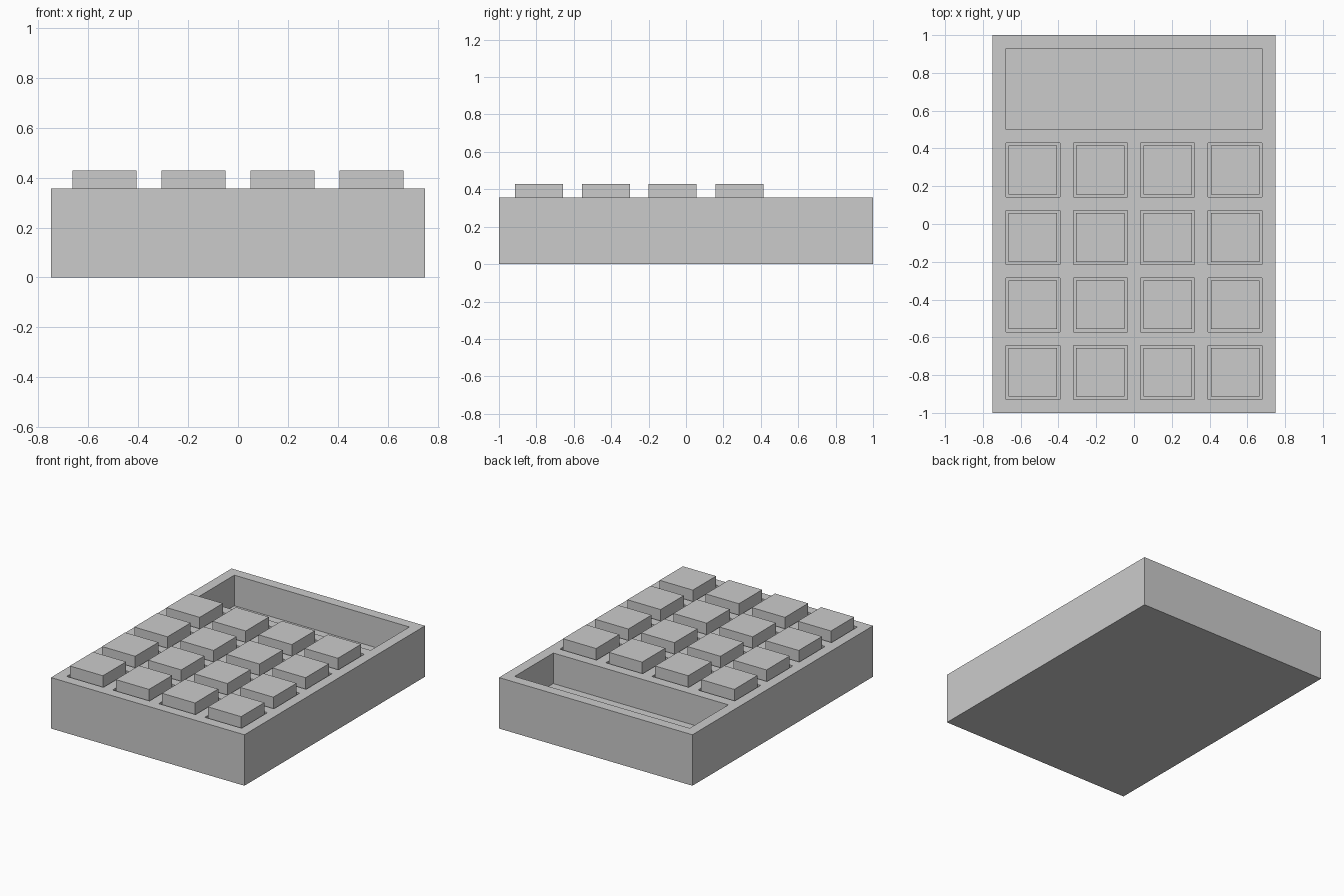
import bpy, bmesh

if "Cube" in bpy.data.objects:
    bpy.data.objects.remove(bpy.data.objects["Cube"])

U = 1 / 14                 # layout unit: rim and gap width
BODY_H, FLOOR, KEY_TOP = 5 * U, 2 * U, 6 * U
KEY_W = 3.6 * U            # keys sit in 4-unit sockets with a slim gap


def make_object(name, bm):
    bmesh.ops.recalc_face_normals(bm, faces=bm.faces[:])
    mesh = bpy.data.meshes.new(name)
    bm.to_mesh(mesh)
    bm.free()
    obj = bpy.data.objects.new(name, mesh)
    bpy.context.collection.objects.link(obj)
    return obj


def steps(start, widths):
    out = [start * U]
    for w in widths:
        out.append(out[-1] + w * U)
    return out


xs = steps(-10.5, [1, 4] * 4 + [1])
ys = steps(-14, [1, 4] * 4 + [1, 6, 1])

# Casing top: a grid of rim strips and sockets
bm = bmesh.new()
grid = [[bm.verts.new((x, y, BODY_H)) for x in xs] for y in ys]
sunk = []
for j in range(len(ys) - 1):
    for i in range(len(xs) - 1):
        f = bm.faces.new((grid[j][i], grid[j][i + 1],
                          grid[j + 1][i + 1], grid[j + 1][i]))
        key_cell = i % 2 == 1 and j % 2 == 1 and j < 9
        screen_cell = j == 9 and 0 < i < len(xs) - 2
        if key_cell or screen_cell:
            sunk.append(f)
bm.normal_update()

# Casing sides and underside
rim = [e for e in bm.edges if e.is_boundary]
ext = bmesh.ops.extrude_edge_only(bm, edges=rim)["geom"]
for v in ext:
    if isinstance(v, bmesh.types.BMVert):
        v.co.z = 0
bmesh.ops.contextual_create(
    bm, geom=[e for e in ext if isinstance(e, bmesh.types.BMEdge)])

# Key sockets and screen recess
bmesh.ops.inset_region(bm, faces=sunk, thickness=0, depth=0)
for v in {v for f in sunk for v in f.verts}:
    v.co.z = FLOOR
bmesh.ops.dissolve_limit(bm, angle_limit=0.01,
                         verts=bm.verts[:], edges=bm.edges[:])
make_object("casing", bm)

# Keys: 4 x 4 blocks rising from the socket floors
for row in range(4):
    for col in range(4):
        bm = bmesh.new()
        bmesh.ops.create_cube(bm, size=1)
        bmesh.ops.scale(bm, vec=(KEY_W, KEY_W, KEY_TOP - FLOOR), verts=bm.verts)
        key = make_object(f"key_{row + 1}_{col + 1}", bm)
        key.location = ((-7.5 + 5 * col) * U, (-11 + 5 * row) * U,
                        (KEY_TOP + FLOOR) / 2)
